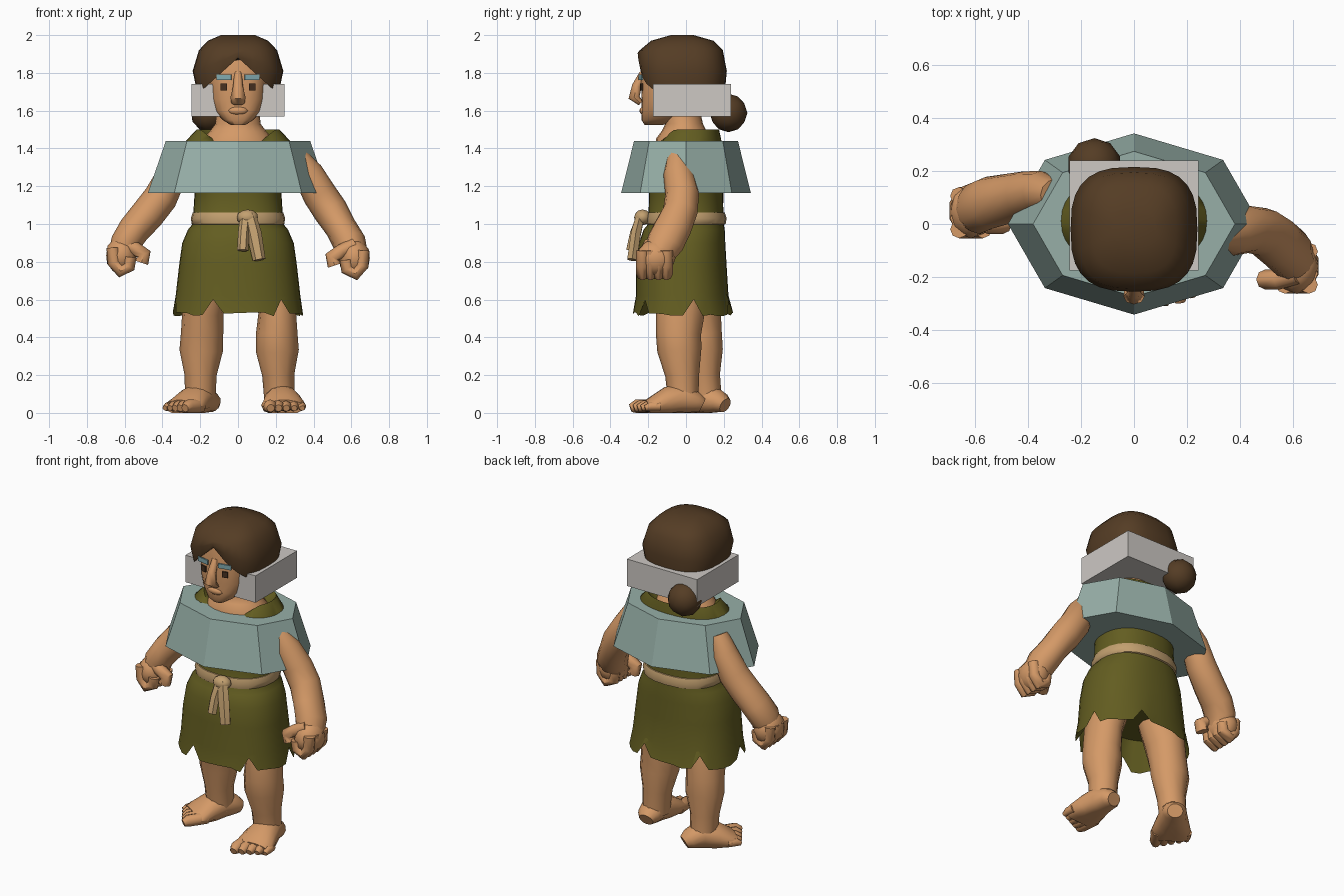
import bpy, bmesh, math, random
from mathutils import Vector

random.seed(4)
if "Cube" in bpy.data.objects:
    bpy.data.objects.remove(bpy.data.objects["Cube"], do_unlink=True)

X, Y, Z = Vector((1, 0, 0)), Vector((0, 1, 0)), Vector((0, 0, 1))


def material(name, r, g, b):
    m = bpy.data.materials.new(name)
    m.use_nodes = True
    m.diffuse_color = (r, g, b, 1)
    bsdf = m.node_tree.nodes["Principled BSDF"]
    bsdf.inputs["Base Color"].default_value = (r, g, b, 1)
    bsdf.inputs["Roughness"].default_value = 0.9
    return m


skin = material("skin", 0.66, 0.32, 0.135)
hair_brown = material("hair brown", 0.09, 0.046, 0.018)
olive = material("olive cloth", 0.125, 0.11, 0.015)
rope = material("rope tan", 0.54, 0.35, 0.16)
teal = material("pale teal", 0.31, 0.43, 0.39)
stone = material("light grey", 0.61, 0.58, 0.55)
brow_blue = material("brow blue", 0.22, 0.4, 0.43)
dark = material("eye dark", 0.06, 0.03, 0.015)


def finish(name, bm, mat, smooth=50):
    bmesh.ops.recalc_face_normals(bm, faces=bm.faces)
    mesh = bpy.data.meshes.new(name)
    bm.to_mesh(mesh)
    bm.free()
    mesh.materials.append(mat)
    ob = bpy.data.objects.new(name, mesh)
    bpy.context.collection.objects.link(ob)
    if smooth:
        bpy.ops.object.select_all(action="DESELECT")
        ob.select_set(True)
        bpy.context.view_layer.objects.active = ob
        bpy.ops.object.shade_smooth_by_angle(angle=math.radians(smooth))
    return ob


def skin_rings(name, rings, mat, smooth=50):
    """Bridge rings of points and close both ends."""
    bm = bmesh.new()
    loops = [[bm.verts.new(p) for p in ring] for ring in rings]
    n = len(loops[0])
    for a, b in zip(loops, loops[1:]):
        for i in range(n):
            j = (i + 1) % n
            bm.faces.new((a[i], a[j], b[j], b[i]))
    bm.faces.new(loops[0])
    bm.faces.new(loops[-1])
    return finish(name, bm, mat, smooth)


def oval(center, u, v, n, power=2.0):
    points = []
    for i in range(n):
        a = math.tau * i / n
        c, s = math.cos(a), math.sin(a)
        points.append(center + u * math.copysign(abs(c) ** (2 / power), c)
                      + v * math.copysign(abs(s) ** (2 / power), s))
    return points


def stack(rows, n=20, power=2.0):
    """Level rings from rows of z, y centre, half width, half depth."""
    return [oval(Vector((0, y, z)), X * w, Y * d, n, power) for z, y, w, d in rows]


def tube(name, path, mat, ref=Y, n=10, floor=False):
    """Tube along points that each carry a half width and half depth."""
    pts = [Vector(p[:3]) for p in path]
    rings = []
    for i, p in enumerate(path):
        t = (pts[min(i + 1, len(pts) - 1)] - pts[max(i - 1, 0)]).normalized()
        side = t.cross(ref).normalized()
        ring = oval(pts[i], side * p[3], side.cross(t) * p[-1], n)
        if floor:
            for q in ring:
                q.z = max(q.z, 0)
        rings.append(ring)
    return skin_rings(name, rings, mat)


def box(name, center, size, mat, yaw=0):
    bm = bmesh.new()
    bmesh.ops.create_cube(bm, size=1)
    bmesh.ops.scale(bm, vec=size, verts=bm.verts)
    ob = finish(name, bm, mat, 0)
    ob.location = center
    ob.rotation_euler.z = yaw
    return ob


def ball(name, center, size, mat):
    bm = bmesh.new()
    bmesh.ops.create_icosphere(bm, subdivisions=2, radius=1)
    bmesh.ops.scale(bm, vec=size, verts=bm.verts)
    ob = finish(name, bm, mat)
    ob.location = center
    return ob


# Tunic: inside lining, torn hem, skirt, waist, shoulders, neckline
tunic = stack([(0.68, 0, 0.27, 0.2), (0.52, -0.015, 0.335, 0.255), (0.62, -0.02, 0.33, 0.245),
               (0.78, -0.025, 0.312, 0.24), (0.9, -0.02, 0.295, 0.228), (0.97, -0.01, 0.265, 0.215),
               (1.0, 0, 0.24, 0.2), (1.16, 0, 0.23, 0.195), (1.35, 0, 0.27, 0.2),
               (1.43, 0.01, 0.285, 0.18), (1.43, 0.02, 0.22, 0.155), (1.42, 0.01, 0.14, 0.11)],
              36, 2.3)
for i, p in enumerate(tunic[1]):
    if i % 6 == 1:
        p.z += 0.08
    else:
        p.z += random.uniform(-0.01, 0.015)
        p.x *= 1.03
        p.y *= 1.04
for p in tunic[10]:
    p.z += min(0.07, 0.8 * max(abs(p.x) - 0.11, 0, p.y))
skin_rings("tunic", tunic, olive)

# Rope belt with knot and two hanging ends
skin_rings("belt", stack([(0.99, 0, 0.23, 0.19), (1.0, 0, 0.245, 0.21), (1.03, 0, 0.25, 0.215),
                          (1.06, 0, 0.24, 0.205), (1.065, 0, 0.22, 0.18)], 24, 2.3), rope)
ball("belt_knot", (0.05, -0.23, 1.035), (0.058, 0.045, 0.042), rope)
tube("belt_end_long", [(0.06, -0.24, 1.05, 0.035, 0.025), (0.085, -0.265, 0.95, 0.04, 0.03),
                       (0.112, -0.285, 0.81, 0.034, 0.03)], rope, n=6)
tube("belt_end_short", [(0.04, -0.24, 1.04, 0.03, 0.025), (0.03, -0.275, 0.95, 0.03, 0.025),
                        (0.025, -0.295, 0.86, 0.03, 0.025)], rope, n=6)

# Neck and head
skin_rings("neck", stack([(1.38, 0, 0.21, 0.16), (1.45, -0.01, 0.185, 0.15), (1.49, -0.01, 0.15, 0.12),
                          (1.53, -0.01, 0.12, 0.1), (1.62, -0.03, 0.11, 0.1)]), skin)
skin_rings("head", stack([(1.525, -0.17, 0.04, 0.05), (1.55, -0.14, 0.08, 0.095),
                          (1.6, -0.07, 0.13, 0.165), (1.66, -0.045, 0.152, 0.19),
                          (1.78, -0.04, 0.16, 0.2), (1.88, -0.03, 0.15, 0.19)], 24, 2.8), skin)
tube("nose", [(0, -0.225, 1.8, 0.02), (0, -0.26, 1.73, 0.026), (0, -0.275, 1.67, 0.04, 0.03),
              (0, -0.24, 1.64, 0.035, 0.015)], skin, n=8)
ball("lips", (0, -0.222, 1.6), (0.055, 0.025, 0.024), skin)
for s, side in ((1, "left"), (-1, "right")):
    box(side + "_brow", (s * 0.075, -0.24, 1.777), (0.08, 0.009, 0.028), brow_blue, s * 0.2)
    box(side + "_eye", (s * 0.075, -0.236, 1.725), (0.034, 0.009, 0.036), dark, s * 0.2)

# Parted hair and low side bun
hair = stack([(1.69, -0.02, 0.215, 0.225), (1.81, -0.02, 0.24, 0.236), (1.92, -0.025, 0.207, 0.22),
              (1.97, -0.02, 0.16, 0.165), (2.0, -0.02, 0.09, 0.06)], 28, 2.8)
for ring, amount in ((hair[0], 1), (hair[1], 0.5)):
    for p in ring:
        if p.y < -0.1:
            p.z += amount * max(0.19 - 0.9 * abs(p.x), 0)
skin_rings("hair", hair, hair_brown, 60)
ball("hair_bun", (-0.15, 0.225, 1.588), (0.102, 0.1, 0.102), hair_brown)

# Block around the head and faceted shoulder collar
box("head_block", (0, 0.032, 1.655), (0.49, 0.415, 0.17), stone)
skin_rings("collar", stack([(1.165, 0, 0.477, 0.343), (1.44, 0, 0.382, 0.275)], 8), teal, 0)


# Arms and fists
def fist(side, s, x, y, z):
    c = Vector((x, y, z))
    ball(side + "_palm", c, (0.085, 0.105, 0.1), skin)

    def digit(name, offsets, r):
        path = [(*(c + Vector((s * a, b, d))), r) for a, b, d in offsets]
        tube(name, path, skin, n=8)

    for k in range(4):
        w = 0.042 * k - 0.07
        digit(f"{side}_finger_{k}", [(0.045, w, 0.04), (0.04, w, -0.04), (0.005, w, -0.085),
                                     (-0.04, w, -0.06), (-0.045, w, -0.01)], 0.034)
    digit(side + "_thumb", [(0, -0.03, 0.07), (-0.07, -0.05, 0.035), (-0.12, -0.05, 0.005),
                            (-0.105, -0.05, -0.04)], 0.038)


tube("left_arm", [(0.31, -0.05, 1.37, 0.05), (0.37, -0.04, 1.27, 0.08), (0.43, -0.02, 1.16, 0.09),
                  (0.49, -0.03, 1.07, 0.092), (0.545, -0.07, 0.98, 0.083, 0.1),
                  (0.59, -0.11, 0.9, 0.088, 0.1), (0.61, -0.15, 0.83, 0.08)], skin, n=12)
fist("left", 1, 0.617, -0.16, 0.82)
tube("right_arm", [(-0.3, 0.11, 1.36, 0.06), (-0.35, 0.12, 1.26, 0.08), (-0.41, 0.11, 1.14, 0.09),
                   (-0.48, 0.095, 1.05, 0.09, 0.095), (-0.55, 0.08, 0.97, 0.085, 0.1),
                   (-0.595, 0.06, 0.9, 0.08, 0.1), (-0.61, 0.05, 0.84, 0.075)], skin, n=12)
fist("right", -1, -0.617, 0.05, 0.835)


# Legs and bare feet
def foot(side, s, x, y, yaw):
    forward = Vector((s * math.sin(yaw), -math.cos(yaw), 0))
    across = Z.cross(forward) * s
    heel = Vector((x, y, 0))
    rows = [(-0.1, 0.04, 0.045, 0.04), (-0.07, 0.055, 0.07, 0.055), (0, 0.075, 0.08, 0.085),
            (0.08, 0.06, 0.1, 0.08), (0.15, 0.04, 0.118, 0.055), (0.19, 0.03, 0.11, 0.04)]
    tube(side + "_foot", [(*(heel + forward * d + Z * h), w, t) for d, h, w, t in rows],
         skin, Z, 14, True)
    for k in range(5):
        root = heel + across * (0.095 - 0.043 * k) + Z * 0.035
        reach = 0.18 + 0.016 * k
        size = 0.024 + 0.003 * k
        tube(f"{side}_toe_{k}", [(*(root + forward * 0.13), size),
                                 (*(root + forward * reach), size),
                                 (*(root + forward * (reach + 0.03) - Z * 0.01), size * 0.6)],
             skin, Z, 8, True)


tube("left_leg", [(0.16, -0.01, 0.75, 0.12), (0.207, -0.03, 0.54, 0.1, 0.13),
                  (0.205, -0.04, 0.42, 0.11, 0.12), (0.208, -0.035, 0.33, 0.114, 0.117),
                  (0.213, -0.02, 0.2, 0.085, 0.09), (0.22, -0.015, 0.06, 0.08)], skin, n=12)
foot("left", 1, 0.228, -0.015, 0.08)
tube("right_leg", [(-0.15, 0.02, 0.75, 0.12), (-0.185, 0.06, 0.54, 0.11, 0.125),
                   (-0.19, 0.08, 0.42, 0.112, 0.11), (-0.195, 0.09, 0.33, 0.115, 0.105),
                   (-0.198, 0.095, 0.2, 0.085), (-0.2, 0.11, 0.06, 0.08)], skin, n=12)
foot("right", -1, -0.19, 0.125, 0.6)
